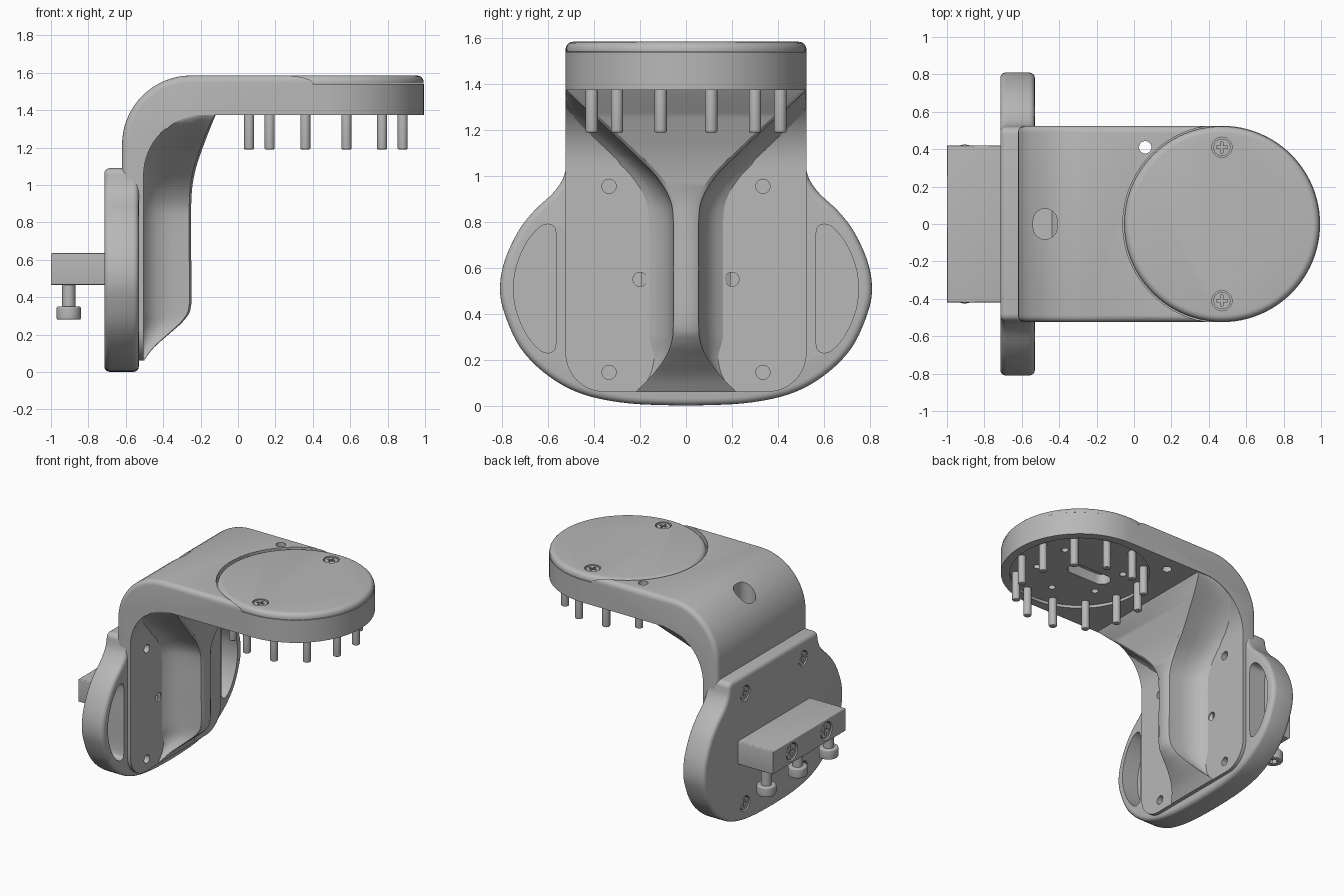
import bpy, bmesh, math
from mathutils import Vector

if "Cube" in bpy.data.objects:
    bpy.data.objects.remove(bpy.data.objects["Cube"], do_unlink=True)

grey = bpy.data.materials.new("plain_grey")
grey.use_nodes = True
grey.diffuse_color = (0.48, 0.48, 0.48, 1)
grey.node_tree.nodes["Principled BSDF"].inputs["Base Color"].default_value = grey.diffuse_color
parts = []


def make(name, bm, keep=True):
    bmesh.ops.recalc_face_normals(bm, faces=bm.faces[:])
    mesh = bpy.data.meshes.new(name)
    bm.to_mesh(mesh)
    bm.free()
    mesh.materials.append(grey)
    ob = bpy.data.objects.new(name, mesh)
    bpy.context.collection.objects.link(ob)
    if keep:
        parts.append(ob)
    return ob


def prism(name, pts, axis, a, b, bevel=0, keep=True):
    """Extrude a 2D outline along an axis, optionally rounding both rims."""
    place = {"X": lambda p, d: (d, p[0], p[1]),
             "Y": lambda p, d: (p[0], d, p[1]),
             "Z": lambda p, d: (p[0], p[1], d)}[axis]
    bm = bmesh.new()
    lo = [bm.verts.new(place(p, a)) for p in pts]
    hi = [bm.verts.new(place(p, b)) for p in pts]
    caps = [bm.faces.new(lo), bm.faces.new(hi)]
    for i in range(len(pts)):
        j = (i + 1) % len(pts)
        bm.faces.new((lo[i], lo[j], hi[j], hi[i]))
    bmesh.ops.recalc_face_normals(bm, faces=bm.faces[:])
    if bevel:
        bmesh.ops.bevel(bm, geom=[e for f in caps for e in f.edges], offset=bevel,
                        segments=4, profile=0.5, affect="EDGES")
    return make(name, bm, keep)


def arc(cx, cy, r, a0, a1, n=16):
    return [(cx + r * math.cos(math.radians(a0 + (a1 - a0) * i / n)),
             cy + r * math.sin(math.radians(a0 + (a1 - a0) * i / n))) for i in range(n + 1)]


def circle(cx, cy, r, n=32):
    return arc(cx, cy, r, 0, 360, n)[:-1]


def rect(cx, cy, w, h):
    return [(cx - w, cy - h), (cx + w, cy - h), (cx + w, cy + h), (cx - w, cy + h)]


def capsule(cx, cy, half, r, along_x):
    s = 0 if along_x else 90
    dx, dy = (half, 0) if along_x else (0, half)
    return arc(cx + dx, cy + dy, r, s - 90, s + 90) + arc(cx - dx, cy - dy, r, s + 90, s + 270)


def smooth(pts, n=5, closed=False):
    """Catmull-Rom curve through a few points."""
    k, out = len(pts), []
    get = lambda i: Vector(pts[i % k] if closed else pts[max(0, min(k - 1, i))])
    for i in range(k if closed else k - 1):
        p, q, r, s = (get(i + d) for d in (-1, 0, 1, 2))
        for t in (j / n for j in range(n)):
            out.append(tuple(0.5 * (2 * q + (r - p) * t + (2 * p - 5 * q + 4 * r - s) * t * t
                                    + (3 * q - p - 3 * r + s) * t ** 3)))
    return out if closed else out + [tuple(pts[-1])]


def boolean(ob, cutter, mode="DIFFERENCE", drop=True):
    mod = ob.modifiers.new("cut", "BOOLEAN")
    mod.operation, mod.object, mod.solver = mode, cutter, "EXACT"
    bpy.context.view_layer.objects.active = ob
    bpy.ops.object.modifier_apply(modifier=mod.name)
    if drop:
        bpy.data.objects.remove(cutter, do_unlink=True)


def cut(ob, pts, axis, a, b):
    boolean(ob, prism("cutter", pts, axis, a, b, keep=False))


def screw(name, target, c, axis, surface, inward, r):
    """Countersunk recess with a cross-slotted head just below the surface."""
    cut(target, circle(*c, r), axis, surface - inward * 0.02, surface + inward * 0.03)
    head = prism(name, circle(*c, r * 0.85), axis, surface + inward * 0.005, surface + inward * 0.035)
    for w, h in ((0.55, 0.12), (0.12, 0.55)):
        cut(head, rect(*c, r * w, r * h), axis, surface - inward * 0.02, surface + inward * 0.02)


# Mounting plate with two grip pockets
half = smooth([(0, 0), (.25, .01), (.45, .05), (.6, .13), (.72, .25), (.79, .4), (.81, .51),
               (.79, .63), (.73, .76), (.66, .85), (.58, .925), (.535, .99), (.52, 1.05)])
half += arc(.48, 1.05, .04, 10, 90, 5)
plate = prism("mounting_plate", half + [(-y, z) for y, z in reversed(half[1:])], "X", -.715, -.53, .03)
grip = smooth([(.565, .28), (.565, .51), (.565, .74), (.59, .788), (.64, .775), (.7, .7), (.74, .6),
               (.75, .51), (.74, .42), (.7, .32), (.64, .245), (.59, .232)], 4, True)
for s in (1, -1):
    cut(plate, [(s * y, z) for y, z in grip], "X", -.66, -.5)

# Pad lying on the plate
pad = prism("arm_pad", arc(-.355, .23, .17, 180, 270) + arc(.355, .23, .17, 270, 360)
            + [(.525, 1.1), (-.525, 1.1)], "X", -.56, -.505)
for s in (1, -1):
    for y, z in ((.335, .955), (.2, .55), (.335, .145)):
        for ob in (pad, plate):
            cut(ob, circle(s * y, z, .031, 20), "X", -.57, -.48)

# Bent arm with a round end
R, END = .525, .47
side = ([(-.505, 1.02)] + arc(-.18, 1.05, .325, 180, 90)
        + [(1.2, 1.375), (1.2, 1.585)] + arc(-.25, 1.215, .37, 90, 180) + [(-.62, 1.02)])
arm = prism("bent_arm", side, "Y", -.6, .6)
plan = prism("plan", [(-.8, -R)] + arc(END, 0, R, -90, 90, 48) + [(-.8, R)], "Z", .5, 2, keep=False)
boolean(arm, plan, "INTERSECT")
bm = bmesh.new()
bm.from_mesh(arm.data)
rim = []
for e in bm.edges:
    m = (e.verts[0].co + e.verts[1].co) / 2
    outer = m.z > 1.575 or (m.x < -.25 and m.z > 1.215 and math.hypot(m.x + .25, m.z - 1.215) > .35) \
        or (m.x < -.61 and m.z > 1.03)
    if outer and len(e.link_faces) == 2 and e.calc_face_angle() > 1:
        rim.append(e)
bmesh.ops.bevel(bm, geom=rim, offset=.035, segments=4, profile=.5, affect="EDGES")
bm.to_mesh(arm.data)
bm.free()

# Openings in the arm
cut(arm, circle(END, 0, .53, 96), "Z", 1.54, 1.7)
cut(arm, circle(.06, .41, .033), "Z", 1.3, 1.7)
cut(arm, capsule(-.475, 0, .018, .064, False), "Z", 1.27, 1.7)
cut(arm, circle(END, 0, .465, 64), "Z", 1.3, 1.395)
cut(arm, capsule(.39, 0, .11, .06, True), "Z", 1.3, 1.47)
for i in range(6):
    a = math.radians(30 + 60 * i)
    cut(arm, circle(END + .29 * math.cos(a), .29 * math.sin(a), .024, 16), "Z", 1.3, 1.43)

# Round lid with two screws
lid = prism("round_lid", circle(END, 0, .522, 96), "Z", 1.542, 1.585)
bm = bmesh.new()
bm.from_mesh(lid.data)
bmesh.ops.bevel(bm, geom=[e for e in bm.edges if min(v.co.z for v in e.verts) > 1.58],
                offset=.035, segments=5, profile=.5, affect="EDGES")
bm.to_mesh(lid.data)
bm.free()
for s in (1, -1):
    screw("lid_screw", lid, (END, s * .41), "Z", 1.585, -1, .054)

# Ring of pins under the round end
for i in range(12):
    a = math.radians(15 + 30 * i)
    prism("pin", circle(END + .425 * math.cos(a), .425 * math.sin(a), .027, 20), "Z", 1.19, 1.41, .006)

# Flaring rib: height, front position, half width
stations = smooth([(.06, -.503, .21), (.13, -.45, .14), (.21, -.36, .08), (.28, -.285, .052),
                   (.36, -.25, .045), (.6, -.25, .045), (.8, -.25, .045), (.9, -.25, .06),
                   (1, -.243, .12), (1.1, -.222, .22), (1.2, -.188, .325), (1.3, -.15, .435),
                   (1.385, -.115, .522)], 4)
bm = bmesh.new()
rings = []
for z, xf, w in stations:
    xb = -.52 if z < 1.05 else -.2 - math.sqrt(max(0, .325 ** 2 - (z - 1.05) ** 2))
    d = xf - xb
    spread = min(.15, .6 * d)
    flank = [(xb, w + spread), (xb + .1 * d, w + .6 * spread), (xb + .3 * d, w + .28 * spread),
             (xb + .6 * d, w + .12 * spread), (xf - .04 * d, w + .01), (xf, w - .01)]
    flank = [(x, min(y, .522)) for x, y in flank]
    rings.append([bm.verts.new((x, y, z)) for x, y in flank + [(x, -y) for x, y in reversed(flank)]])
for lo, hi in zip(rings, rings[1:]):
    for i in range(len(lo)):
        j = (i + 1) % len(lo)
        bm.faces.new((lo[i], lo[j], hi[j], hi[i]))
bm.faces.new(rings[0])
bm.faces.new(rings[-1])
make("flared_rib", bm)

# Clamp block with bolts
block = prism("clamp_block", rect(-.85, 0, .15, .42), "Z", .465, .635, .008)
for s in (1, -1):
    screw("block_screw", block, (s * .2, .55), "X", -1, 1, .065)
    for z in (.955, .145):
        screw("plate_screw", plate, (s * .335, z), "X", -.715, 1, .055)
for y in (-.36, 0, .36):
    prism("bolt_shaft", circle(-.905, y, .035), "Z", .34, .48)
    head = prism("bolt_head", circle(-.905, y, .065), "Z", .28, .35, .008)
    cut(head, circle(-.905, y, .03, 6), "Z", .25, .31)

# Smooth shading with sharp edges kept
for ob in parts:
    bpy.ops.object.select_all(action="DESELECT")
    ob.select_set(True)
    bpy.context.view_layer.objects.active = ob
    bpy.ops.object.shade_smooth_by_angle(angle=math.radians(32))
